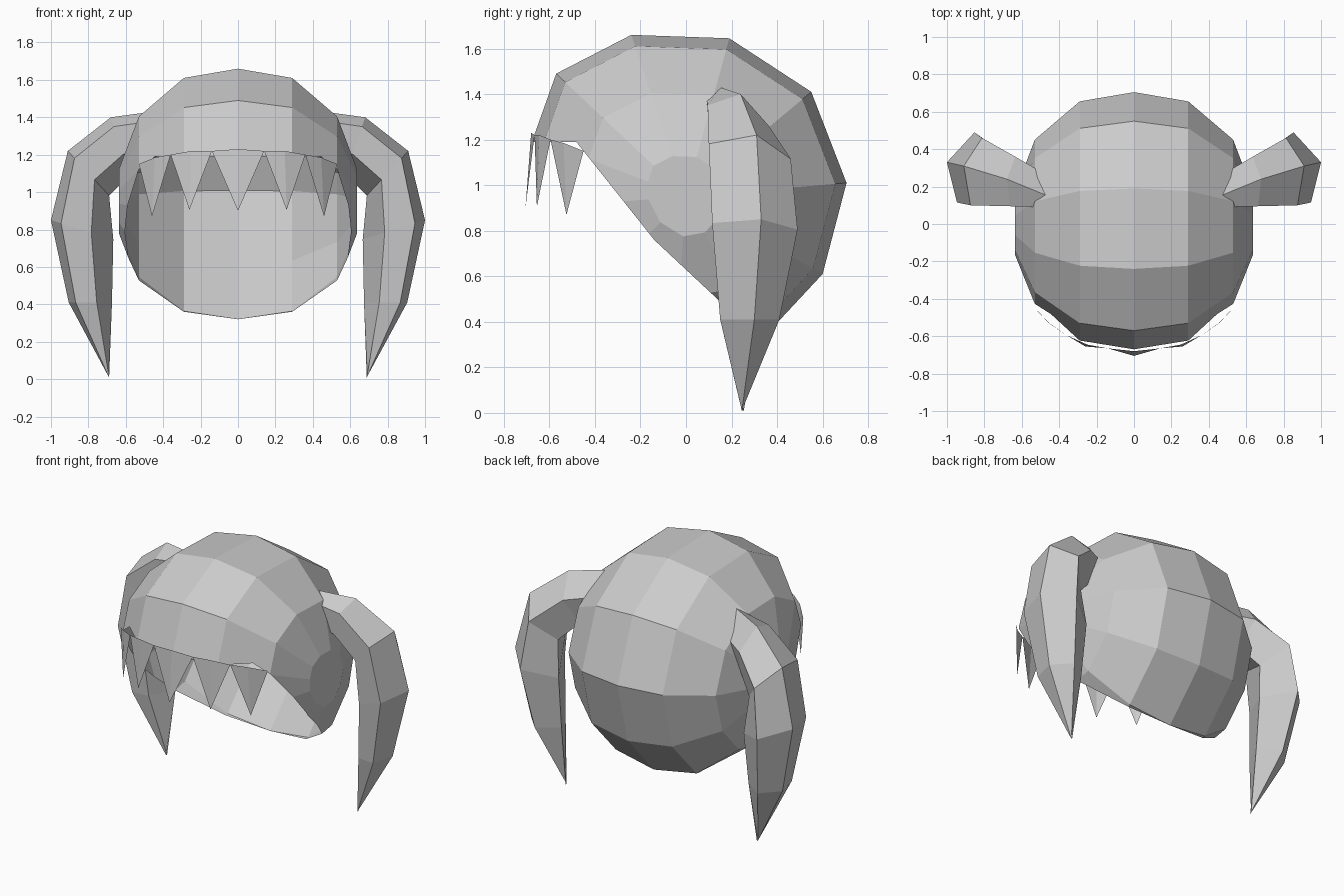
import bpy, bmesh
from mathutils import Vector

if "Cube" in bpy.data.objects:
    bpy.data.objects.remove(bpy.data.objects["Cube"])


def add_object(name, bm):
    mesh = bpy.data.meshes.new(name)
    bm.to_mesh(mesh)
    bm.free()
    obj = bpy.data.objects.new(name, mesh)
    bpy.context.collection.objects.link(obj)
    return obj


def loft(rings):
    """Skin a list of closed rings and cap both ends."""
    bm = bmesh.new()
    rows = [[bm.verts.new(p) for p in ring] for ring in rings]
    n = len(rows[0])
    for a, b in zip(rows, rows[1:]):
        for i in range(n):
            j = (i + 1) % n
            bm.faces.new((a[i], a[j], b[j], b[i]))
    bm.faces.new(rows[0])
    bm.faces.new(rows[-1])
    return bm


# Hair cap: side profile (y, z) repeated across x while shrinking to the temples
CENTRE = (0.0, 0.95)
profile = [(-.67, 1.21), (-.57, 1.49), (-.24, 1.66), (.19, 1.645), (.55, 1.41),
           (.705, 1.01), (.60, .61), (.33, .32), (-.05, .25), (-.45, .5), (-.66, .9)]
half = [(.29, .93), (.53, .64), (.635, .25)]
columns = [(-x, s) for x, s in reversed(half)] + [(0, 1)] + half
cap = loft([[(x, CENTRE[0] + (y - CENTRE[0]) * s, CENTRE[1] + (z - CENTRE[1]) * s)
             for y, z in profile] for x, s in columns])
bmesh.ops.recalc_face_normals(cap, faces=cap.faces[:])

# Face and neck opening: cut along three planes and drop what lies beneath
planes = [(Vector((0, -.45, 1.15)), Vector((0, .39, .31))),
          (Vector((0, -.14, .76)), Vector((0, .44, .47))),
          (Vector((0, 0, 1.19)), Vector((0, 0, 1)))]
for co, no in planes:
    bmesh.ops.bisect_plane(cap, geom=cap.verts[:] + cap.edges[:] + cap.faces[:],
                           plane_co=co, plane_no=no, dist=1e-5)


def is_hair(face):
    c = face.calc_center_median()
    side, nape, brow = [(c - co).dot(no) > 0 for co, no in planes]
    return (side and nape) or brow


bmesh.ops.delete(cap, geom=[f for f in cap.faces if not is_hair(f)], context='FACES')
add_object("hair_cap", cap)

# Fringe: pointed locks hanging between neighbouring notches
notches = [(.14, -.665, 1.22), (.36, -.595, 1.20), (.53, -.45, 1.15)]
notches = [(-x, y, z) for x, y, z in reversed(notches)] + notches
tips = [(-.46, -.525, .87), (-.26, -.655, .905), (0, -.705, .90),
        (.26, -.655, .905), (.46, -.525, .87)]
fringe = bmesh.new()
for a, b, tip in zip(notches, notches[1:], tips):
    mid = (Vector(a) + Vector(b)) / 2 + Vector((0, -.015, .01))
    va, vm, vb, vt = [fringe.verts.new(p) for p in (a, mid, b, tip)]
    fringe.faces.new((va, vt, vm))
    fringe.faces.new((vm, vt, vb))
add_object("fringe", fringe)

# Pigtails: five-sided section swept down a drooping ridge
# each row: ridge x, z, inward direction x, z, size, front y, ridge y, back y
path = [(.46, 1.43, -.1, -1, .9, .09, .15, .25),
        (.68, 1.40, -.3, -.9, 1, .095, .24, .36),
        (.91, 1.22, -.65, -.7, 1, .10, .31, .46),
        (1.0, .85, -.98, -.3, 1, .115, .33, .49),
        (.905, .41, -1, 0, .68, .15, .30, .41),
        (.69, .01, -1, 0, .005, .244, .245, .246)]


def section(x, z, dx, dz, size, front, ridge, back):
    inner_back = front + (back - front) * .65
    pts = [(0, ridge), (.055, front), (.22, front + .01), (.34, inner_back), (.15, back)]
    return [(x + dx * d * size, y, z + dz * d * size) for d, y in pts]


for side, name in ((1, "right_pigtail"), (-1, "left_pigtail")):
    tail = loft([[(side * x, y, z) for x, y, z in section(*row)] for row in path])
    bmesh.ops.remove_doubles(tail, verts=tail.verts[:], dist=.008)
    bmesh.ops.recalc_face_normals(tail, faces=tail.faces[:])
    add_object(name, tail)
